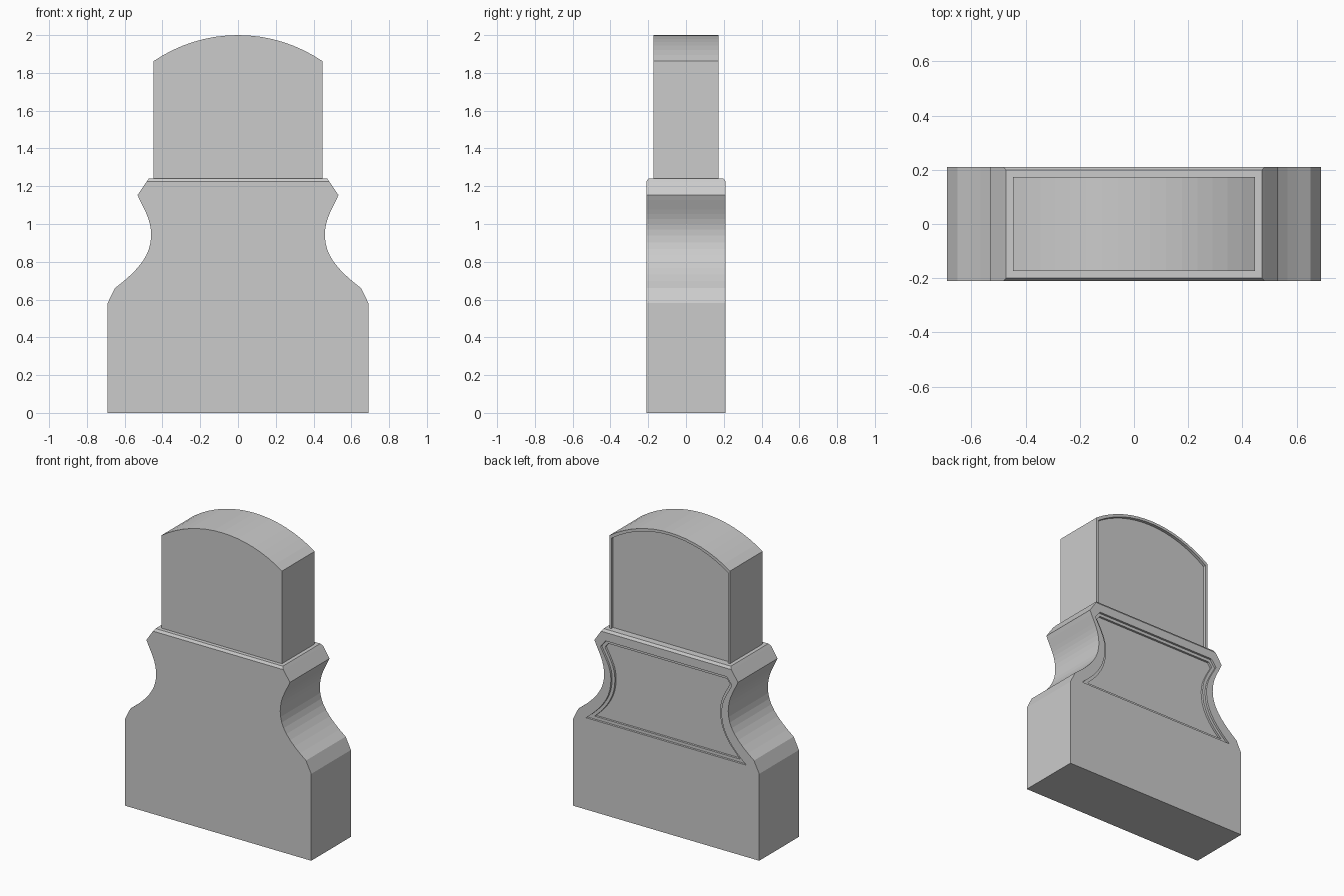
import bpy, bmesh, math
from mathutils import Vector
from mathutils.geometry import interpolate_bezier

cube = bpy.data.objects.get("Cube")
if cube:
    bpy.data.objects.remove(cube)

stone = bpy.data.materials.new("grey_stone")
stone.use_nodes = True
grey = (0.6, 0.6, 0.6, 1)
stone.diffuse_color = grey
stone.node_tree.nodes["Principled BSDF"].inputs["Base Color"].default_value = grey


def curve(a, b, c, d, count=9):
    """Bezier through profile points given as (x, z)."""
    return [p.to_2d() for p in interpolate_bezier(*[Vector((*q, 0)) for q in (a, b, c, d)], count)]


def mirrored(half):
    """Close a right-hand half outline, listed bottom to top, across x = 0."""
    half = [Vector(p) for p in half]
    return half + [Vector((-p.x, p.y)) for p in reversed(half) if p.x > 1e-5]


def inset(outline, d):
    """Offset a counter-clockwise outline inward with mitred corners."""
    result = []
    for i, p in enumerate(outline):
        before = (p - outline[i - 1]).normalized()
        after = (outline[(i + 1) % len(outline)] - p).normalized()
        n1, n2 = Vector((-before.y, before.x)), Vector((-after.y, after.x))
        result.append(p + (n1 + n2) * d / (1 + n1.dot(n2)))
    return result


def prism(name, outline, y0, y1, chamfer=0):
    bm = bmesh.new()
    face = bm.faces.new([bm.verts.new((p.x, y0, p.y)) for p in outline])
    ext = bmesh.ops.extrude_face_region(bm, geom=[face])["geom"]
    bmesh.ops.translate(bm, vec=(0, y1 - y0, 0),
                        verts=[v for v in ext if isinstance(v, bmesh.types.BMVert)])
    bmesh.ops.recalc_face_normals(bm, faces=bm.faces)
    if chamfer:
        top = max(bm.faces, key=lambda f: f.calc_center_median().z)
        bmesh.ops.inset_region(bm, faces=[top], thickness=chamfer, depth=chamfer)
    mesh = bpy.data.meshes.new(name)
    bm.to_mesh(mesh)
    bm.free()
    mesh.materials.append(stone)
    obj = bpy.data.objects.new(name, mesh)
    bpy.context.collection.objects.link(obj)
    return obj


def carve(obj, outline, depth, back):
    """Sink a flat-bottomed recess into the back face."""
    cutter = prism("recess_cutter", outline, back - depth, back + 0.1)
    cutter.hide_render = True
    mod = obj.modifiers.new("recess", "BOOLEAN")
    mod.operation, mod.solver, mod.object = "DIFFERENCE", "EXACT", cutter
    bpy.context.view_layer.objects.active = obj
    bpy.ops.object.modifier_apply(modifier=mod.name)
    bpy.data.objects.remove(cutter)


def arched(half_width, foot, spring, crown):
    """Upright slab outline with a segmental arch on top."""
    rise = crown - spring
    r = (half_width ** 2 + rise ** 2) / (2 * rise)
    sweep = math.asin(half_width / r)
    arc = [(r * math.sin(sweep * (1 - i / 8)), crown - r + r * math.cos(sweep * (1 - i / 8)))
           for i in range(9)]
    return mirrored([(half_width, foot)] + arc)


# Waisted pedestal with chamfered shoulder
pedestal_half = [(0.69, 0), (0.69, 0.582)]
pedestal_half += curve((0.651, 0.661), (0.52, 0.76), (0.46, 0.84), (0.46, 0.94))
pedestal_half += curve((0.46, 0.94), (0.46, 1.03), (0.5, 1.08), (0.532, 1.153))[1:]
pedestal_half += [(0.483, 1.225)]
pedestal = prism("pedestal", mirrored(pedestal_half), -0.21, 0.21, 0.016)

# Stepped panel in the back of the pedestal
panel_half = curve((0.594, 0.615), (0.45, 0.73), (0.41, 0.82), (0.41, 0.92))
panel_half += curve((0.41, 0.92), (0.41, 1.0), (0.45, 1.05), (0.487, 1.12))[1:]
panel_half += [(0.45, 1.168)]
panel = mirrored(panel_half)
carve(pedestal, panel, 0.014, 0.21)
carve(pedestal, inset(panel, 0.02), 0.028, 0.21)

# Arched headstone with a thin raised rim around its back
headstone = prism("headstone", arched(0.447, 1.241, 1.862, 2.0), -0.173, 0.173)
carve(headstone, arched(0.433, 1.2, 1.846, 1.982), 0.02, 0.173)
